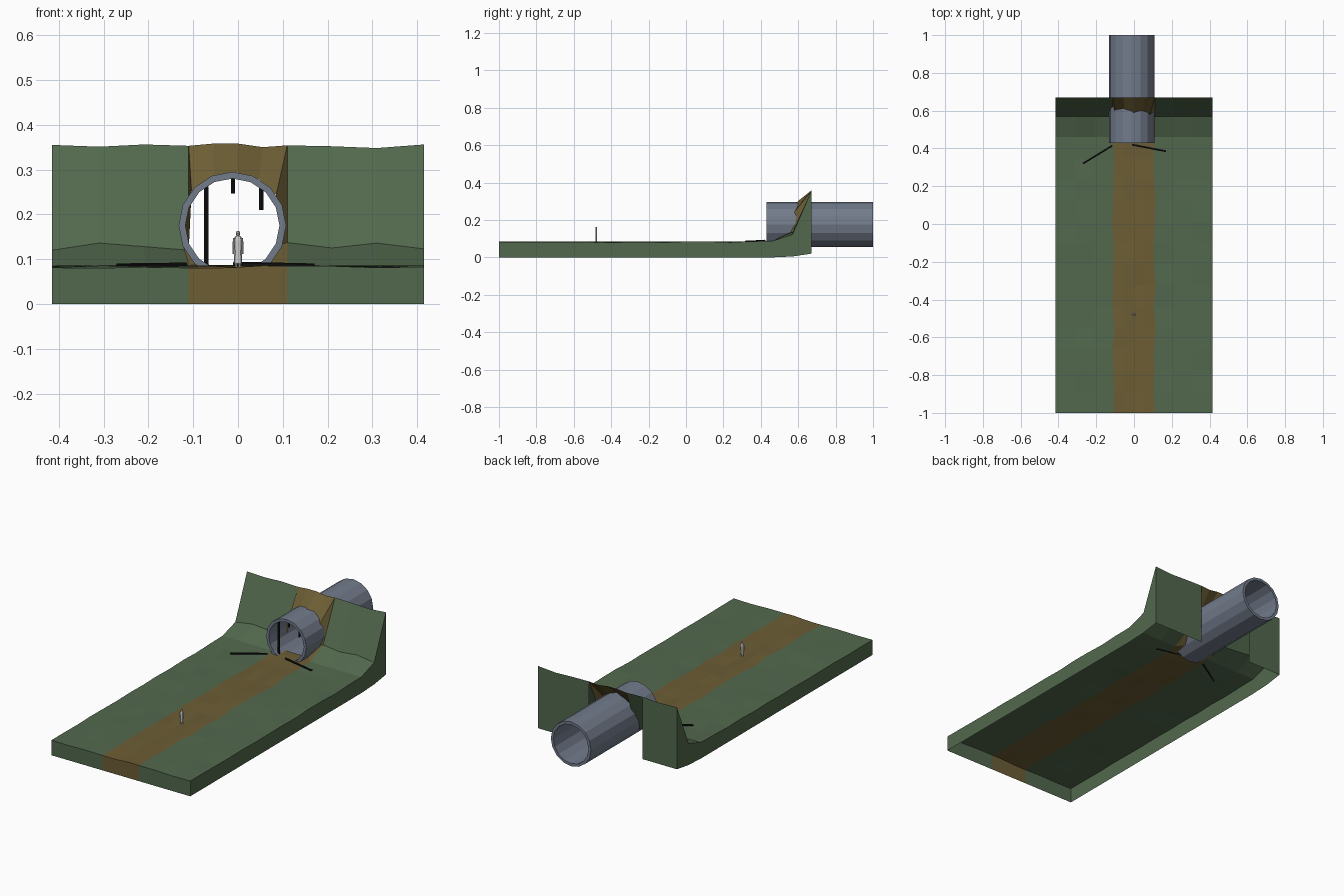
import bpy, bmesh, math, random
from mathutils import Vector

if "Cube" in bpy.data.objects:
    bpy.data.objects.remove(bpy.data.objects["Cube"])

random.seed(4)
PX, PZ, R_OUT, R_IN = -0.0125, 0.175, 0.12, 0.105   # pipe axis and radii


def material(name, col):
    m = bpy.data.materials.new(name)
    m.diffuse_color = (*col, 1)
    m.use_nodes = True
    m.node_tree.nodes["Principled BSDF"].inputs["Base Color"].default_value = m.diffuse_color
    return m


GRASS = material("grass", (0.085, 0.14, 0.075))
DIRT = material("dirt", (0.15, 0.11, 0.035))
CONCRETE = material("concrete", (0.17, 0.20, 0.26))
IRON = material("iron", (0.006, 0.006, 0.006))


def finish(bm, name, *mats):
    me = bpy.data.meshes.new(name)
    bm.to_mesh(me)
    bm.free()
    ob = bpy.data.objects.new(name, me)
    bpy.context.collection.objects.link(ob)
    for m in mats:
        me.materials.append(m)
    return ob


# Terrain: bumpy grid rising to a steep bank at the back, open underneath
xs = [-0.415, -0.31, -0.21, -0.11, -0.055, 0, 0.055, 0.11, 0.21, 0.31, 0.415]
ys = [-1 + 1.46 * i / 13 for i in range(14)] + [0.57, 0.67]
bend = [0.12, 0.136, 0.128, 0.12, 0.12, 0.12, 0.12, 0.137, 0.125, 0.136, 0.123]
crest = [0.355, 0.351, 0.356, 0.353, 0.358, 0.358, 0.350, 0.354, 0.352, 0.348, 0.356]
NX, NY = len(xs), len(ys)
bm = bmesh.new()
grid, base = [], {}
for j, y in enumerate(ys):
    row = []
    for i, x in enumerate(xs):
        z = 0.0825 + random.uniform(-0.003, 0.0035)
        if j == NY - 3:
            z = 0.087
        if j == NY - 2:
            z = bend[i]
        if j == NY - 1:
            z = crest[i]
        if 0 < j < NY - 3 and 0 < i < NX - 1:
            x += random.uniform(-0.006, 0.006)
        row.append(bm.verts.new((x, y, z)))
    grid.append(row)


def face(verts, mat):
    f = bm.faces.new(verts)
    f.material_index = mat


for j in range(NY - 1):
    for i in range(NX - 1):
        path = 3 <= i < 7
        if path and j >= NY - 3:
            continue
        face((grid[j][i], grid[j][i + 1], grid[j + 1][i + 1], grid[j + 1][i]), int(path))


# Skirt walls around the edge, with a gap behind the pipe
def below(j, i):
    if (j, i) not in base:
        x, y, _ = grid[j][i].co
        base[j, i] = bm.verts.new((x, y, {NY - 1: 0.02, NY - 2: 0.005}.get(j, 0)))
    return base[j, i]


def skirt(a, b, mat=0):
    face((grid[a[0]][a[1]], below(*a), below(*b), grid[b[0]][b[1]]), mat)


for i in range(NX - 1):
    skirt((0, i), (0, i + 1), int(3 <= i < 7))
    if i < 2 or i >= 7:
        skirt((NY - 1, i + 1), (NY - 1, i))
for j in range(NY - 1):
    skirt((j + 1, 0), (j, 0))
    skirt((j, NX - 1), (j + 1, NX - 1))

# Dirt collar joining the bank to the pipe
outer = [grid[NY - 3][7], grid[NY - 2][7]] + [grid[NY - 1][i] for i in range(7, 2, -1)]
outer += [grid[NY - 2][3], grid[NY - 3][3]]
angles = [-45, -20, 35, 60, 85, 110, 140, 200, 225]
depths = [0.50, 0.56, 0.58, 0.60, 0.59, 0.61, 0.60, 0.57, 0.50]
inner = [bm.verts.new((PX + 0.119 * math.cos(math.radians(a)), d,
                       PZ + 0.119 * math.sin(math.radians(a))))
         for a, d in zip(angles, depths)]
for k in range(len(outer) - 1):
    face((outer[k], outer[k + 1], inner[k + 1], inner[k]), 1)
# short dirt floor running into the pipe mouth
end = grid[NY - 3]
floor = [bm.verts.new((x, 0.5, 0.086)) for x in (-0.05, 0, 0.05)]
for k in range(2):
    face((end[4 + k], end[5 + k], floor[k + 1], floor[k]), 1)
face((end[3], end[4], floor[0], inner[-1]), 1)
face((end[6], end[7], inner[0], floor[2]), 1)
finish(bm, "terrain", GRASS, DIRT)

# Pipe: hollow 16-sided tube
bm = bmesh.new()
N = 16
rings = []
for r, y in ((R_OUT, 0.43), (R_OUT, 1.0), (R_IN, 1.0), (R_IN, 0.43)):
    rings.append([bm.verts.new((PX + r * math.sin(2 * math.pi * k / N), y,
                                PZ + r * math.cos(2 * math.pi * k / N))) for k in range(N)])
for s in range(4):
    a, b = rings[s], rings[(s + 1) % 4]
    for k in range(N):
        bm.faces.new((a[k], a[(k + 1) % N], b[(k + 1) % N], b[k]))
bmesh.ops.recalc_face_normals(bm, faces=bm.faces)
finish(bm, "drain_pipe", CONCRETE)


# Grate bars: some still in the mouth, two fallen on the ground
def bar(name, p, q, r=0.0055):
    p, q = Vector(p), Vector(q)
    d = q - p
    bpy.ops.mesh.primitive_cylinder_add(vertices=6, radius=r, depth=d.length, location=(p + q) / 2)
    ob = bpy.context.object
    ob.rotation_euler = d.to_track_quat('Z', 'Y').to_euler()
    ob.name = name
    ob.data.materials.append(IRON)


bar("grate_bar_full", (-0.071, 0.45, 0.08), (-0.071, 0.45, 0.262))
bar("grate_bar_stub", (-0.011, 0.45, 0.247), (-0.011, 0.45, 0.284))
bar("grate_bar_broken", (0.052, 0.45, 0.21), (0.052, 0.45, 0.262))
bar("fallen_bar_left", (-0.27, 0.32, 0.085), (-0.115, 0.415, 0.087))
bar("fallen_bar_right", (-0.01, 0.42, 0.089), (0.17, 0.385, 0.085))

# Standing figure for scale: stacked octagonal sections (z, half width, half depth, x offset)
bm = bmesh.new()


def loft(sections, y=-0.48, n=8):
    prev = None
    for z, w, d, x in sections:
        ring = [bm.verts.new((x + w * math.cos(2 * math.pi * k / n),
                              y + d * math.sin(2 * math.pi * k / n), z)) for k in range(n)]
        if prev:
            for k in range(n):
                bm.faces.new((prev[k], prev[(k + 1) % n], ring[(k + 1) % n], ring[k]))
        else:
            bm.faces.new(ring[::-1])
        prev = ring
    bm.faces.new(prev)


loft([(0.090, 0.009, 0.004, 0), (0.118, 0.0085, 0.0045, 0), (0.142, 0.010, 0.005, 0),
      (0.150, 0.007, 0.004, 0), (0.153, 0.003, 0.003, 0)])                       # coat
loft([(0.151, 0.003, 0.003, 0), (0.157, 0.005, 0.0055, 0), (0.163, 0.003, 0.003, 0)])  # head
for s in (-1, 1):
    loft([(0.112, 0.0018, 0.002, s * 0.0108), (0.130, 0.0025, 0.0025, s * 0.0102),
          (0.147, 0.0025, 0.003, s * 0.0085)])                                   # arm
    loft([(0.083, 0.003, 0.005, s * 0.004), (0.093, 0.003, 0.003, s * 0.004)])   # leg
finish(bm, "figure")
